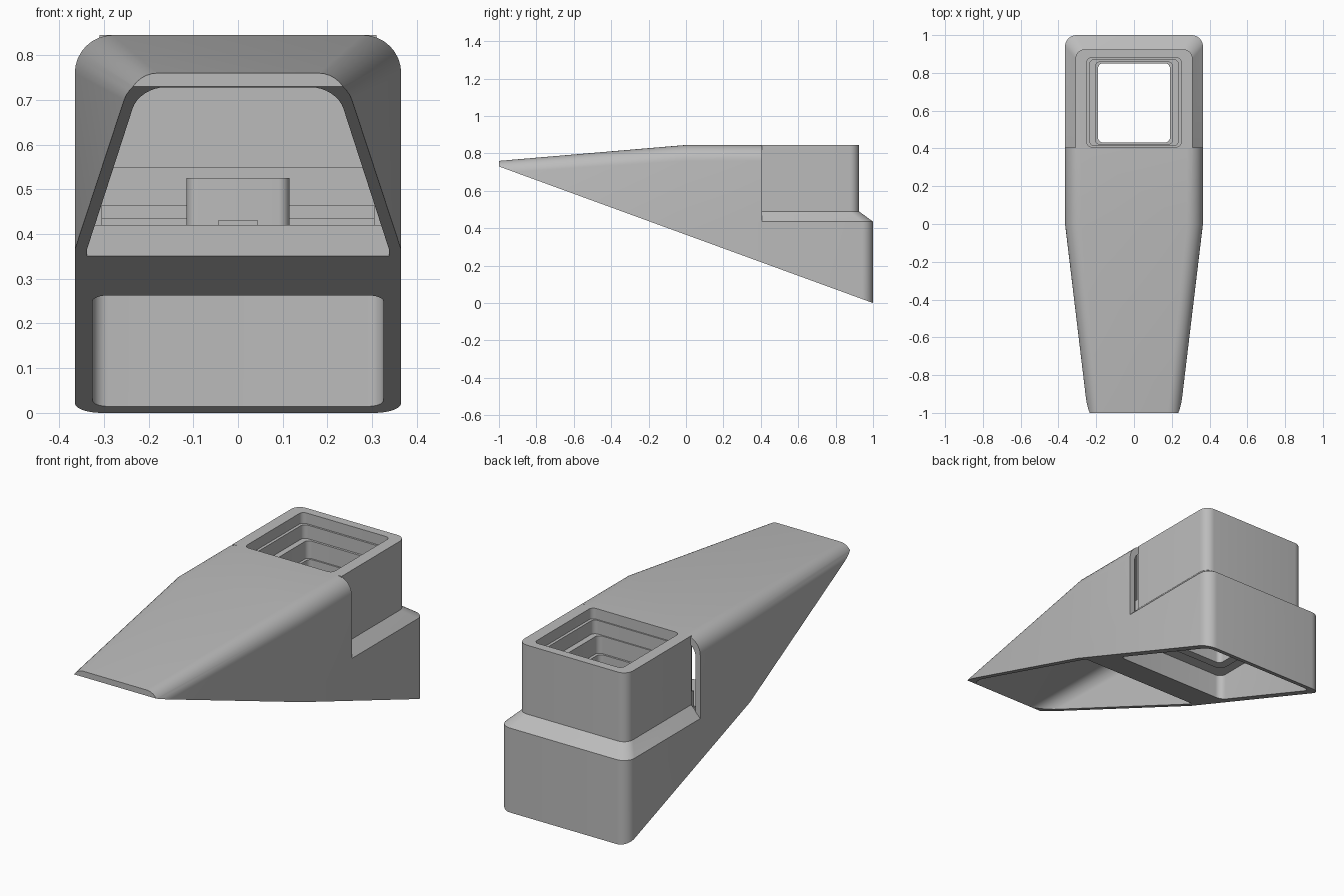
import bpy, bmesh, math

cube = bpy.data.objects.get("Cube")
if cube:
    bpy.data.objects.remove(cube, do_unlink=True)

grey = bpy.data.materials.new("plain grey")
grey.use_nodes = True
grey.diffuse_color = (0.5, 0.5, 0.5, 1)
grey.node_tree.nodes["Principled BSDF"].inputs["Base Color"].default_value = (0.5, 0.5, 0.5, 1)


def loft(name, rings):
    """Skin equal-length rings of points and cap both ends."""
    bm = bmesh.new()
    loops = [[bm.verts.new(p) for p in ring] for ring in rings]
    n = len(loops[0])
    for a, b in zip(loops, loops[1:]):
        for i in range(n):
            j = (i + 1) % n
            bm.faces.new((a[i], a[j], b[j], b[i]))
    bm.faces.new(loops[0])
    bm.faces.new(loops[-1])
    bmesh.ops.recalc_face_normals(bm, faces=bm.faces)
    mesh = bpy.data.meshes.new(name)
    bm.to_mesh(mesh)
    bm.free()
    mesh.materials.append(grey)
    ob = bpy.data.objects.new(name, mesh)
    bpy.context.collection.objects.link(ob)
    return ob


def arc(cx, cy, r, start, steps=8):
    return [(cx + r * math.cos(math.radians(start + 90 * i / steps)),
             cy + r * math.sin(math.radians(start + 90 * i / steps)))
            for i in range(steps + 1)]


def plan(w, y0, y1, z, r, front_r=0.0):
    """Ring in plan, with rounded back corners and optionally front ones."""
    pts = arc(w - r, y1 - r, r, 0) + arc(-w + r, y1 - r, r, 90)
    if front_r:
        pts += arc(-w + front_r, y0 + front_r, front_r, 180)
        pts += arc(w - front_r, y0 + front_r, front_r, 270)
    else:
        pts += [(-w, y0), (w, y0)]
    return [(x, y, z) for x, y in pts]


def block(name, w, y0, y1, z0, z1, r=0.03, front_r=0.0):
    return loft(name, [plan(w, y0, y1, z, r, front_r) for z in (z0, z1)])


def arch(w, y, top, r):
    """Upright hood section with rounded upper corners."""
    pts = arc(w - r, top - r, r, 0) + arc(-w + r, top - r, r, 90)
    pts += [(-w, -0.2), (w, -0.2)]
    return [(x, y, z) for x, z in pts]


def combine(ob, other, operation):
    mod = ob.modifiers.new(operation, "BOOLEAN")
    mod.operation = operation
    mod.solver = "EXACT"
    mod.object = other
    bpy.context.view_layer.objects.active = ob
    bpy.ops.object.modifier_apply(modifier=mod.name)
    bpy.data.objects.remove(other, do_unlink=True)


# Tapered hollow hood, open at the front, below and behind
hood = loft("hood_body", [arch(0.245, -1, 0.76, 0.065),
                          arch(0.365, 0, 0.845, 0.085),
                          arch(0.365, 0.405, 0.845, 0.085)])
inside = loft("hood_cavity", [arch(0.208, -1.1, 0.719, 0.055),
                              arch(0.338, 0, 0.815, 0.07),
                              arch(0.338, 0.6, 0.815, 0.07)])
combine(hood, inside, "DIFFERENCE")

# Rear housing with a sloping shoulder and narrower upper box
rear = loft("rear_housing", [plan(0.365, 0.4, 1, -0.2, 0.06),
                             plan(0.365, 0.4, 1, 0.435, 0.06),
                             plan(0.31, 0.4, 0.925, 0.49, 0.05),
                             plan(0.31, 0.4, 0.925, 0.845, 0.05)])
combine(hood, rear, "UNION")

# Cross partition, stepped front wall and rounded front boss
combine(hood, block("partition", 0.35, 0.04, 0.5, -0.2, 0.42, 0.01), "UNION")
for depth, top in ((0.34, 0.435), (0.355, 0.464), (0.37, 0.55), (0.385, 0.835)):
    combine(hood, block("wall_step", 0.305, depth, 0.45, 0.4, top, 0.01), "UNION")
combine(hood, block("front_boss", 0.115, 0.28, 0.45, 0.4, 0.525, 0.02, 0.025), "UNION")

# Socket in the underside, then its hanging lip
combine(hood, block("socket_cutter", 0.325, 0.28, 0.96, -0.3, 0.39, 0.035, 0.035), "DIFFERENCE")
combine(hood, block("socket_lip", 0.235, 0.39, 0.895, 0.35, 0.41, 0.04, 0.04), "UNION")

# Stepped shaft through the upper box
for w, y0, y1, z in ((0.25, 0.408, 0.88, 0.79), (0.235, 0.415, 0.87, 0.72),
                     (0.205, 0.422, 0.858, 0.63), (0.19, 0.432, 0.85, 0.2)):
    combine(hood, block("shaft_cutter", w, y0, y1, z, 1.0, 0.025, 0.025), "DIFFERENCE")

# Slanted underside
side = [(-1.2, 0.803), (1.2, -0.073), (1.2, -0.6), (-1.2, -0.6)]
wedge = loft("slant_cutter", [[(x, y, z) for y, z in side] for x in (-1, 1)])
combine(hood, wedge, "DIFFERENCE")

# Small tab on the boss
block("boss_tab", 0.045, 0.275, 0.29, 0.418, 0.43, 0.003)

# Smooth the rounded corners and keep the creases
bpy.ops.object.select_all(action="DESELECT")
hood.select_set(True)
bpy.context.view_layer.objects.active = hood
bpy.ops.object.shade_smooth_by_angle(angle=math.radians(25))
